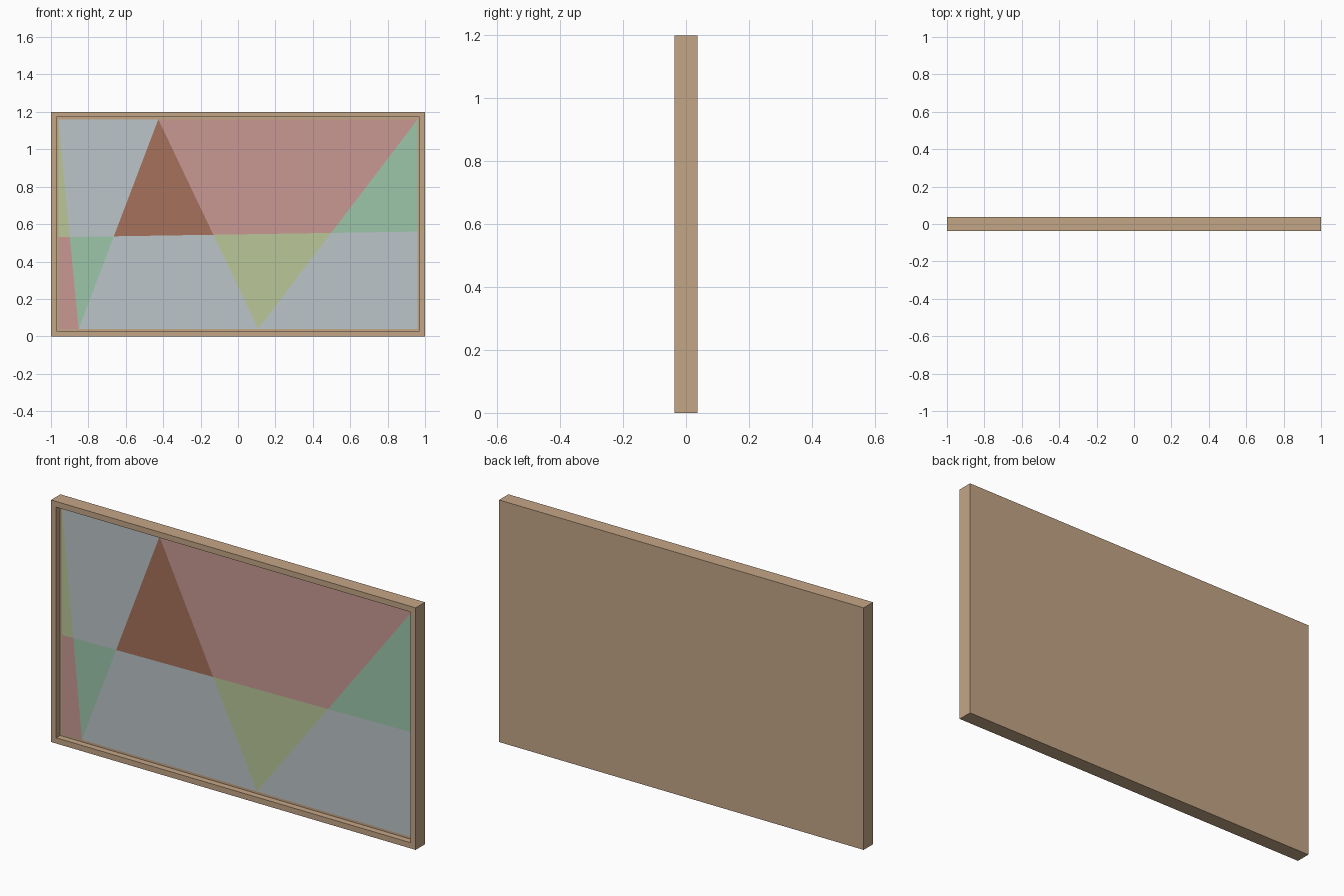
import bpy, bmesh
from mathutils import Vector

cube = bpy.data.objects.get("Cube")
if cube:
    bpy.data.objects.remove(cube, do_unlink=True)

WIDTH, HEIGHT, DEPTH = 2.0, 1.2, 0.073
BORDER, RECESS = 0.04, 0.031


def material(name, rgb):
    """Flat material from display colour values, stored as linear."""
    linear = [((c / 255 + 0.055) / 1.055) ** 2.4 for c in rgb]
    mat = bpy.data.materials.new(name)
    mat.use_nodes = True
    mat.diffuse_color = (*linear, 1)
    bsdf = mat.node_tree.nodes["Principled BSDF"]
    bsdf.inputs["Base Color"].default_value = (*linear, 1)
    bsdf.inputs["Roughness"].default_value = 0.9
    return mat


def add_object(name, bm, materials):
    mesh = bpy.data.meshes.new(name)
    bm.to_mesh(mesh)
    bm.free()
    for mat in materials:
        mesh.materials.append(mat)
    obj = bpy.data.objects.new(name, mesh)
    bpy.context.collection.objects.link(obj)
    return obj


# Wooden frame: a box whose front face is inset and pushed back
bm = bmesh.new()
bmesh.ops.create_cube(bm, size=1)
bmesh.ops.scale(bm, vec=(WIDTH, DEPTH, HEIGHT), verts=bm.verts)
bmesh.ops.translate(bm, vec=(0, 0, HEIGHT / 2), verts=bm.verts)
front = min(bm.faces, key=lambda f: f.calc_center_median().y)
bmesh.ops.inset_region(bm, faces=[front], thickness=BORDER)
floor = bmesh.ops.extrude_discrete_faces(bm, faces=[front])["faces"][0]
bmesh.ops.translate(bm, vec=(0, RECESS, 0), verts=floor.verts)
add_object("frame", bm, [material("light wood", (196, 166, 134))])

# Canvas: one sheet cut along a zigzag and a nearly level line
half, low, high = WIDTH / 2 - BORDER, BORDER, HEIGHT - BORDER
canvas_y = -DEPTH / 2 + RECESS - 0.001
bm = bmesh.new()
bm.faces.new([bm.verts.new((x, canvas_y, z)) for x, z in
              ((-half, low), (half, low), (half, high), (-half, high))])

peaks = [(-half, high), (-0.852, low), (-0.426, high), (0.108, low), (half, high)]
zigzag = list(zip(peaks, peaks[1:]))
level = ((-half, 0.53), (half, 0.56))
for (x1, z1), (x2, z2) in zigzag + [level]:
    bmesh.ops.bisect_plane(bm, geom=bm.verts[:] + bm.edges[:] + bm.faces[:],
                           plane_co=(x1, canvas_y, z1),
                           plane_no=Vector((z2 - z1, 0, x1 - x2)), dist=1e-5)


def line_x(line, z):
    (x1, z1), (x2, z2) = line
    return x1 + (x2 - x1) * (z - z1) / (z2 - z1)


# Colour each piece by its column in the zigzag and side of the level line
names = ["yellow green", "grey blue", "rust brown", "dusty pink", "mint green"]
shades = [(186, 199, 153), (188, 197, 200), (166, 113, 91),
          (200, 153, 147), (156, 198, 170)]
above = ["yellow green", "grey blue", "rust brown", "dusty pink", "mint green"]
below = ["dusty pink", "mint green", "grey blue", "yellow green", "grey blue"]
for face in bm.faces:
    c = face.calc_center_median()
    column = sum(c.x > line_x(line, c.z) for line in zigzag)
    slope = (level[1][1] - level[0][1]) / (2 * half)
    row = above if c.z > level[0][1] + slope * (c.x + half) else below
    face.material_index = names.index(row[column])
add_object("canvas", bm, [material(n, s) for n, s in zip(names, shades)])
